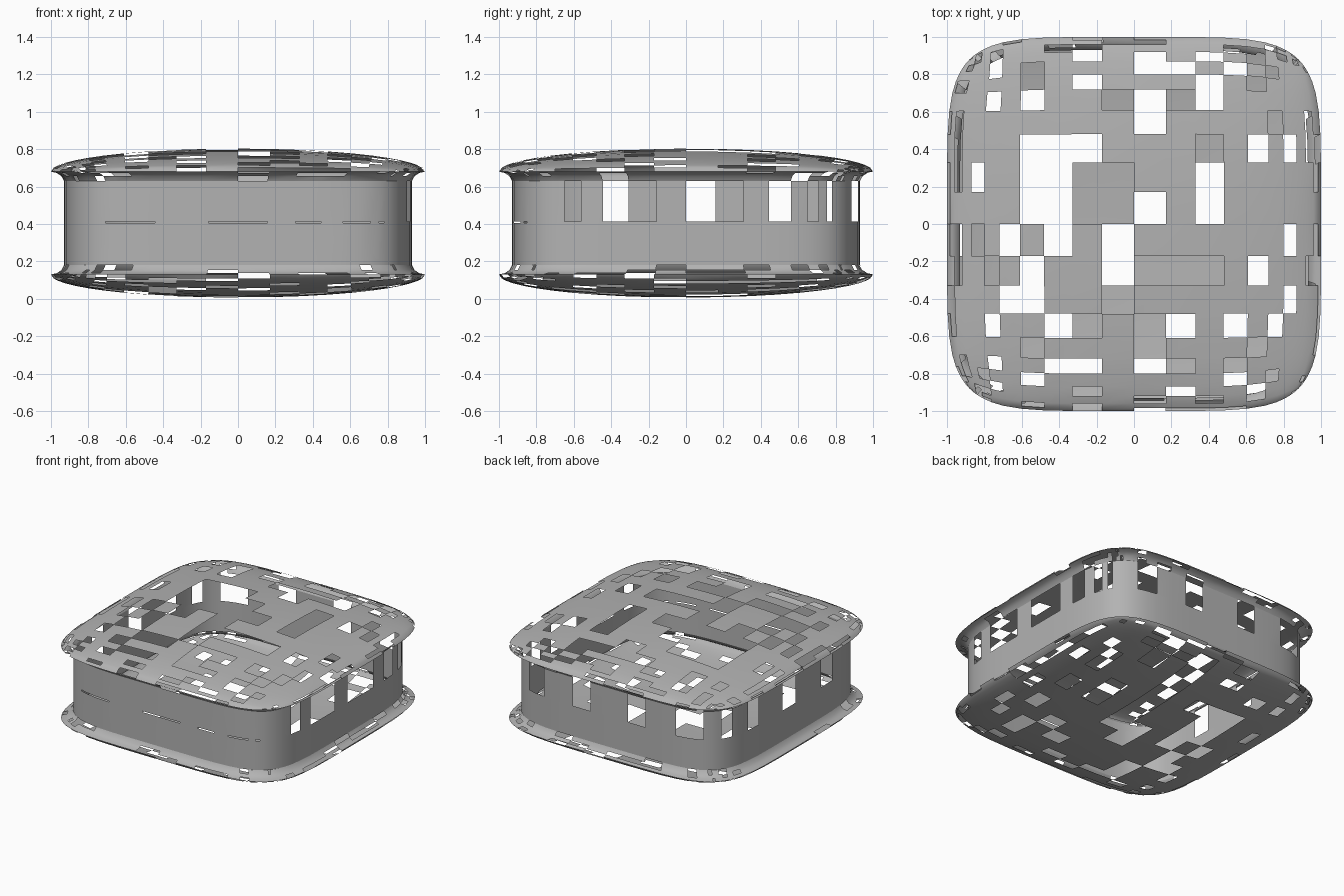
import bpy, bmesh, random

random.seed(4)
cube = bpy.data.objects.get("Cube")
if cube:
    bpy.data.objects.remove(cube, do_unlink=True)

grey = bpy.data.materials.new("plain_grey")
grey.use_nodes = True
colour = (0.45, 0.45, 0.45, 1)
grey.diffuse_color = colour
grey.node_tree.nodes["Principled BSDF"].inputs["Base Color"].default_value = colour

# Grid spacing, shared by panels and walls: cells shrink towards the rim
HALF = [0, .17, .33, .48, .61, .72, .80, .87, .92, .96, .985, 1]
LINES = [-v for v in HALF[:0:-1]] + HALF
N = len(LINES) - 1
MID, RIM, DOME = .405, .275, .123
POWER = 5.4

# Panel openings, back row first: o = both panels, t = top only, b = bottom only
OPENINGS = [
    "..o...o.o.o.t...",
    "..o.t...oo.o.t..",
    "....t.o.b.o.t...",
    "..o.o..toto..b..",
    "........o...bt..",
    "....ooo.b.t.o.o.",
    ".o..oottb.o.....",
    "....ootto.o.b...",
    ".t.o.o.ob.....o.",
    "..t.o..ottt.o...",
    "...oo..t..b...o.",
    "..o..ot.to.o.o..",
    "....tb..t..bt...",
    "..o..oo.ot.t....",
    ".t..o..b...o.t..",
    "..o...t..o..o...",
][::-1]


def rounded(u, v):
    """Map the square onto a rounded square, leaving the middle straight."""
    big = max(abs(u), abs(v))
    if big == 0:
        return 0, 0
    norm = (abs(u) ** POWER + abs(v) ** POWER) ** (1 / POWER)
    f = 1 + (big / norm - 1) * big ** 6
    return u * f, v * f


def sheet(name, rows, is_open, flip=False):
    """Build a quad sheet from rows of points, leaving out the open cells."""
    bm = bmesh.new()
    grid = [[bm.verts.new(p) for p in row] for row in rows]
    for i in range(len(grid) - 1):
        for j in range(len(grid[0]) - 1):
            if not is_open(i, j):
                quad = [grid[i][j], grid[i][j + 1], grid[i + 1][j + 1], grid[i + 1][j]]
                bm.faces.new(quad[::-1] if flip else quad)
    bmesh.ops.remove_doubles(bm, verts=bm.verts, dist=.0001)
    loose = [v for v in bm.verts if not v.link_faces]
    bmesh.ops.delete(bm, geom=loose, context='VERTS')
    mesh = bpy.data.meshes.new(name)
    bm.to_mesh(mesh)
    bm.free()
    mesh.materials.append(grey)
    obj = bpy.data.objects.new(name, mesh)
    bpy.context.collection.objects.link(obj)
    bpy.ops.object.select_all(action='DESELECT')
    obj.select_set(True)
    bpy.context.view_layer.objects.active = obj
    bpy.ops.object.shade_smooth_by_angle()
    return obj


# Closed outline, running front, right, back, left
OUTLINE = []
for side in range(4):
    for t in LINES[:-1]:
        u, v = t, -1
        for _ in range(side):
            u, v = -v, u
        OUTLINE.append(rounded(u, v))
OUTLINE.append(OUTLINE[0])


def ring(scale, z):
    return [(x * scale, y * scale, z) for x, y in OUTLINE]


def column(j):
    """Side number and signed cell number along that side."""
    side, k = divmod(j, N)
    c = k - N // 2
    return side, (c if side < 2 else -1 - c)


# Domed panels and the curved flanges under their rims
for name, sign, letter in (("top", 1, "t"), ("bottom", -1, "b")):
    rows = []
    for v in LINES:
        row = []
        for u in LINES:
            x, y = rounded(u, v)
            bulge = max(0, (1 - u * u) * (1 - v * v)) ** .5
            row.append((x, y, MID + sign * (RIM + DOME * bulge)))
        rows.append(row)

    def panel_open(i, j):
        r, c = i - 3, j - 3
        if 0 <= r < len(OPENINGS) and 0 <= c < len(OPENINGS):
            return OPENINGS[r][c] in ("o", letter)
        return random.random() < .28

    sheet(name + "_panel", rows, panel_open, sign < 0)
    profile = [(1, .275), (.97, .268), (.945, .252), (.93, .225)]
    sheet(name + "_flange", [ring(s, MID + sign * h) for s, h in profile],
          lambda i, j: random.random() < .2, sign > 0)

# Side wall: windows in the upper half, thin slots along the front middle
WINDOWS = {
    0: (),
    1: (-5, -3, -2, 0, 1, 3, 5, 7),
    2: (5, 4, 1, -2, -5, -6, -7),
    3: (0, -3, 3, 6, 7),
}
SLOTS = (-6, -5, -4, -1, 0, 2, 4, 5, 7)


def wall_open(i, j):
    side, c = column(j)
    if i == 2:
        return c in WINDOWS[side]
    return i == 1 and side == 0 and c in SLOTS


sheet("side_wall", [ring(.93, MID + h) for h in (-.225, 0, .008, .225)], wall_open)
